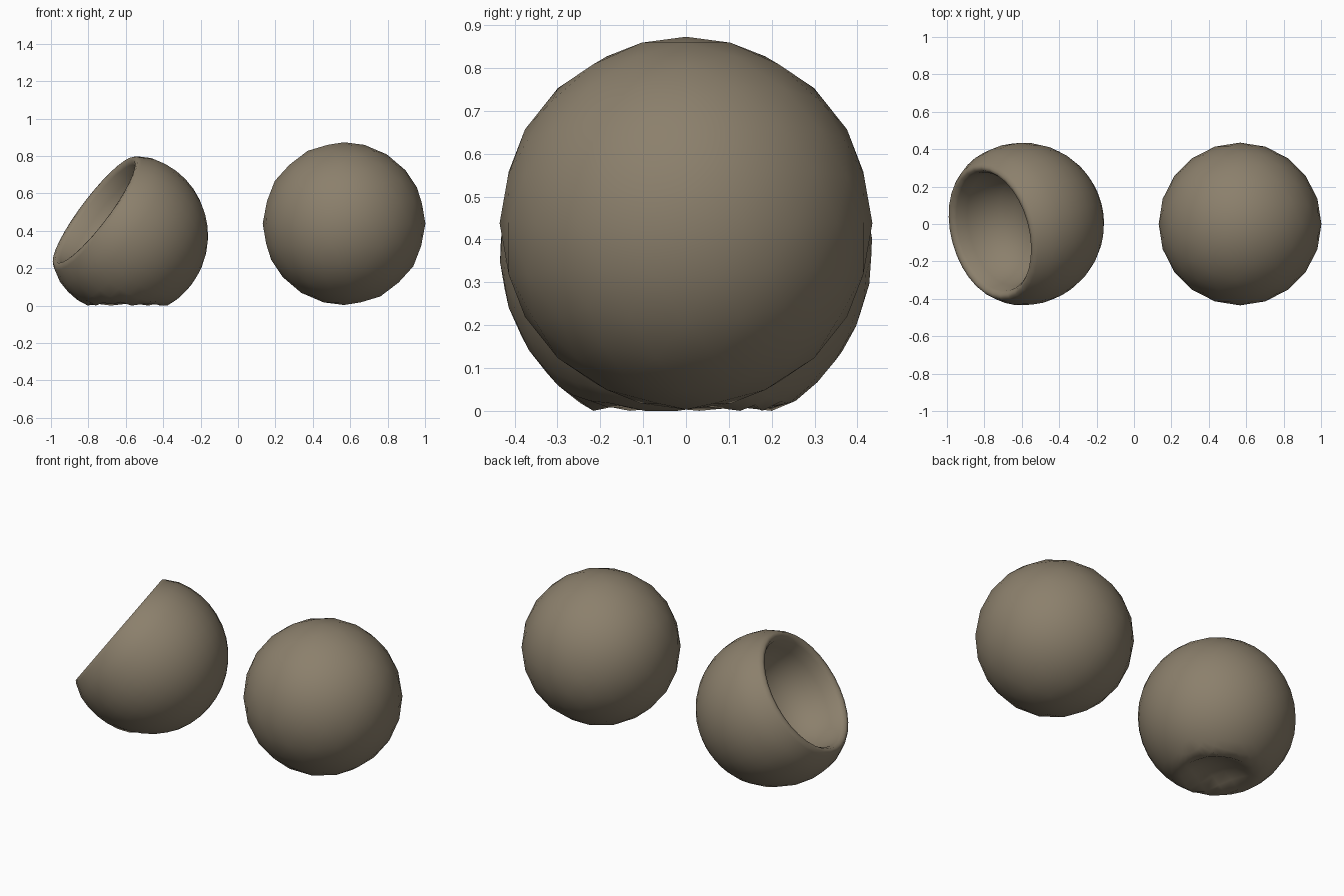
import bpy, bmesh
from math import sin, cos, radians
from mathutils import Vector

if "Cube" in bpy.data.objects:
    bpy.data.objects.remove(bpy.data.objects["Cube"], do_unlink=True)

RADIUS = 0.435

# One dull clay colour for both parts
clay = bpy.data.materials.new("dull clay brown")
clay.use_nodes = True
colour = (0.26, 0.215, 0.15, 1)
clay.diffuse_color = colour
clay.node_tree.nodes["Principled BSDF"].inputs["Base Color"].default_value = colour


def add_part(name, bm, location):
    bmesh.ops.recalc_face_normals(bm, faces=bm.faces)
    for face in bm.faces:
        face.smooth = True
    mesh = bpy.data.meshes.new(name)
    bm.to_mesh(mesh)
    bm.free()
    mesh.materials.append(clay)
    part = bpy.data.objects.new(name, mesh)
    part.location = location
    bpy.context.collection.objects.link(part)
    return part


# Full round ball
bm = bmesh.new()
bmesh.ops.create_icosphere(bm, subdivisions=3, radius=RADIUS)
add_part("round_ball", bm, (0.567, 0, 0.438))

# Collapsed ball: outer shell, rounded lip and sunken hollow, spun about one axis
outer = [(RADIUS * sin(radians(a)), -RADIUS * cos(radians(a)))
         for a in range(0, 115, 9)]
lip = [(0.377, 0.2), (0.362, 0.217), (0.342, 0.217), (0.325, 0.195)]
hollow = [(0.312, 0.13), (0.285, 0.05), (0.235, -0.02),
          (0.165, -0.07), (0.085, -0.095), (0, -0.1)]
bm = bmesh.new()
verts = [bm.verts.new((r, 0, h)) for r, h in outer + lip + hollow]
edges = [bm.edges.new(pair) for pair in zip(verts, verts[1:])]
bmesh.ops.spin(bm, geom=verts + edges, cent=(0, 0, 0), axis=(0, 0, 1),
               angle=radians(360), steps=32, use_duplicate=False)
bmesh.ops.remove_doubles(bm, verts=bm.verts, dist=0.0005)

# Tip the opening over towards the side and slightly forwards
tilt = Vector((-0.78, -0.21, 0.59)).to_track_quat('Z', 'Y')
bmesh.ops.rotate(bm, verts=bm.verts, cent=(0, 0, 0), matrix=tilt.to_matrix())

# Push a shallow dent up into the underside, leaving a resting ring
HEIGHT = 0.375
for v in bm.verts:
    if v.co.z < -HEIGHT + 0.06:
        reach = v.co.xy.length / 0.21
        floor = 0.07 * max(0, 1 - reach ** 2)
        v.co.z = max(v.co.z, floor - HEIGHT)
add_part("collapsed_ball", bm, (-0.595, 0, HEIGHT))
